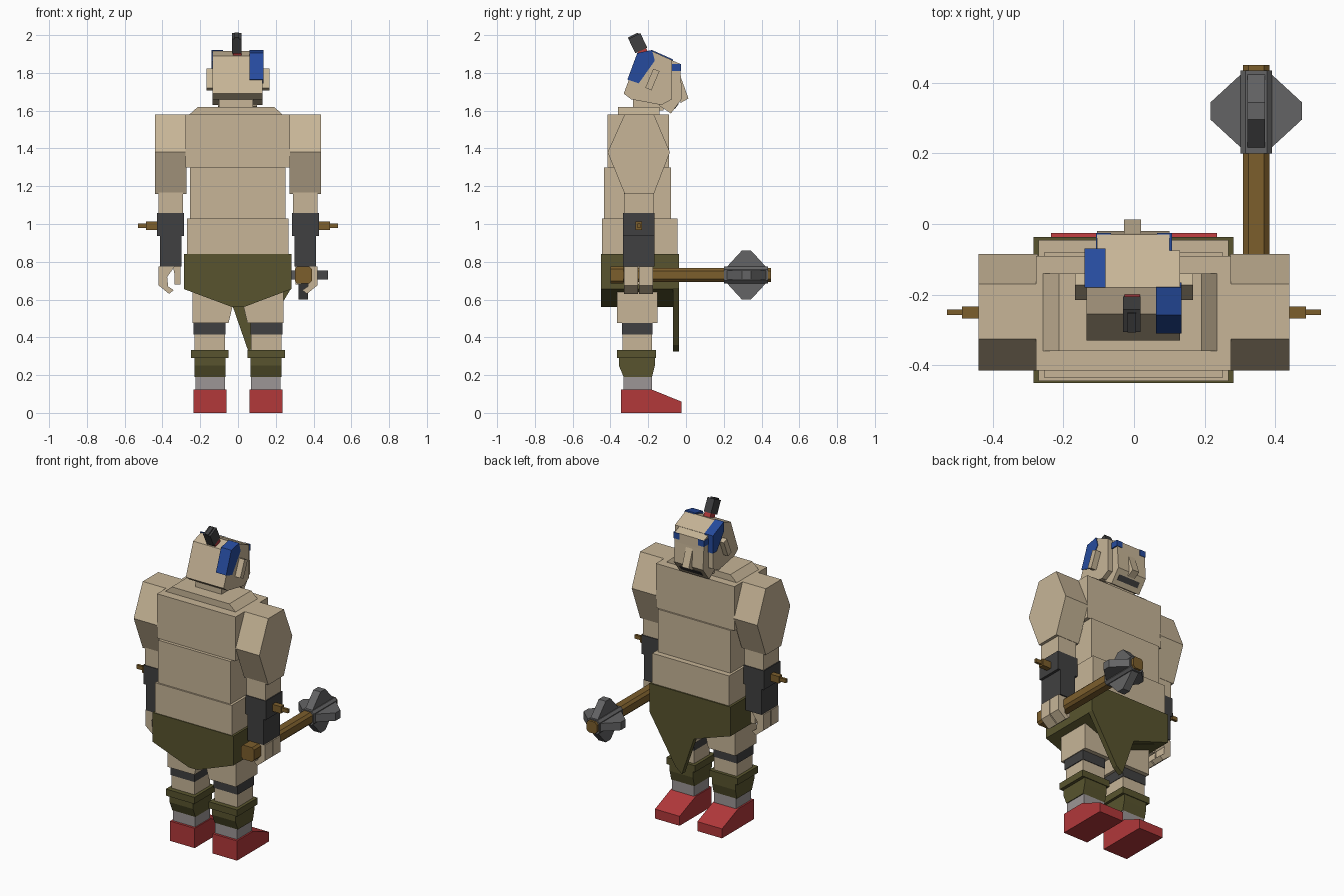
import bpy, bmesh, math
from mathutils import Vector

if "Cube" in bpy.data.objects:
    bpy.data.objects.remove(bpy.data.objects["Cube"])


def lin(c):
    c /= 255
    return c / 12.92 if c <= 0.04045 else ((c + 0.055) / 1.055) ** 2.4


def material(name, r, g, b):
    m = bpy.data.materials.new(name)
    m.diffuse_color = (lin(r), lin(g), lin(b), 1)
    m.use_nodes = True
    m.node_tree.nodes["Principled BSDF"].inputs["Base Color"].default_value = m.diffuse_color
    return m


SKIN = material("skin_beige", 199, 181, 151)
OLIVE = material("olive_cloth", 88, 84, 46)
RED = material("shoe_red", 178, 56, 58)
DARK = material("dark_leather", 64, 64, 65)
SOCK = material("sock_grey", 156, 150, 150)
WOOD = material("wood_brown", 124, 94, 44)
STEEL = material("mace_grey", 100, 100, 101)
BLUE = material("paint_blue", 38, 75, 158)


def prism(name, pts, axis, a, b, mat):
    """Extrude a 2D outline along an axis; pts are the other two axes in order."""
    def place(p, d):
        return {'x': (d, p[0], p[1]), 'y': (p[0], d, p[1]), 'z': (p[0], p[1], d)}[axis]
    bm = bmesh.new()
    lo = [bm.verts.new(place(p, a)) for p in pts]
    hi = [bm.verts.new(place(p, b)) for p in pts]
    bm.faces.new(lo)
    bm.faces.new(hi)
    n = len(pts)
    for i in range(n):
        j = (i + 1) % n
        bm.faces.new((lo[i], lo[j], hi[j], hi[i]))
    bmesh.ops.recalc_face_normals(bm, faces=bm.faces)
    me = bpy.data.meshes.new(name)
    bm.to_mesh(me)
    bm.free()
    me.materials.append(mat)
    ob = bpy.data.objects.new(name, me)
    bpy.context.collection.objects.link(ob)
    return ob


def box(name, x0, x1, y0, y1, z0, z1, mat):
    return prism(name, [(x0, y0), (x1, y0), (x1, y1), (x0, y1)], 'z', z0, z1, mat)


def taper(ob, axis, at, centre, scale):
    """Scale the vertices of one end about a centre."""
    for v in ob.data.vertices:
        if abs(v.co[axis] - at) < 1e-4:
            for k in range(3):
                if k != axis:
                    v.co[k] = centre[k] + (v.co[k] - centre[k]) * scale[k]


def tilted(name, cx, cy, cz, sx, sy, sz, angle, mat):
    """Box turned about the x axis."""
    ob = box(name, -sx / 2, sx / 2, -sy / 2, sy / 2, -sz / 2, sz / 2, mat)
    c, s = math.cos(angle), math.sin(angle)
    for v in ob.data.vertices:
        x, y, z = v.co
        v.co = Vector((cx + x, cy + y * c - z * s, cz + y * s + z * c))
    return ob


def octagon(cx, cz, r, cut):
    return [(cx + a, cz + b) for a, b in (
        (-r, -cut), (-cut, -r), (cut, -r), (r, -cut),
        (r, cut), (cut, r), (-cut, r), (-r, cut))]


# Legs and arms, once for each side
for side, s in (("left", -1), ("right", 1)):
    def sbox(name, x0, x1, *rest):
        return box(f"{side}_{name}", s * x0, s * x1, *rest)

    def sprism_x(name, pts, x0, x1, mat):
        return prism(f"{side}_{name}", pts, 'x', s * x0, s * x1, mat)

    def sprism_y(name, pts, y0, y1, mat):
        return prism(f"{side}_{name}", [(s * x, z) for x, z in pts], 'y', y0, y1, mat)

    sprism_x("shoe", [(-.345, 0), (-.025, 0), (-.025, .06), (-.185, .125), (-.345, .125)],
             .062, .235, RED)
    sbox("sock", .07, .225, -.33, -.18, .125, .19, SOCK)
    sprism_x("shin_wrap", [(-.33, .19), (-.18, .19), (-.165, .25), (-.165, .295),
                           (-.355, .295), (-.355, .25)], .067, .23, OLIVE)
    sbox("shin_cuff", .05, .25, -.365, -.16, .29, .332, OLIVE)
    sbox("knee", .07, .23, -.335, -.18, .332, .415, SKIN)
    sbox("knee_band", .067, .235, -.34, -.177, .415, .475, DARK)
    sprism_y("thigh", [(.05, .475), (.24, .475), (.24, .655), (.03, .655), (.03, .56)],
             -.365, -.15, SKIN)

    sprism_x("upper_arm", [(-.415, 1.38), (-.325, 1.16), (-.17, 1.16), (-.085, 1.38),
                           (-.17, 1.58), (-.325, 1.58)], .272, .44, SKIN)
    sbox("forearm", .29, .422, -.328, -.172, 1.05, 1.17, SKIN)
    sbox("bracer_top", .285, .428, -.333, -.167, .937, 1.057, DARK)
    sbox("bracer_low", .30, .412, -.333, -.167, .775, .937, DARK)
    sbox("spike_base", .42, .487, -.267, -.233, .968, 1.012, WOOD)
    sbox("spike_tip", .487, .53, -.258, -.242, .978, 1.002, WOOD)

    # Curled fingers and thumb
    curl = [(.42, .775), (.335, .775), (.375, .72), (.37, .67), (.34, .65),
            (.365, .63), (.42, .675)]
    for i, (y0, y1) in enumerate(((-.328, -.255), (-.248, -.175))):
        sprism_y(f"fingers_{i}", curl, y0, y1, SKIN)
    sprism_y("thumb", [(.345, .775), (.305, .775), (.305, .68), (.335, .68), (.335, .73)],
             -.29, -.21, SKIN)

# Loincloth: wrapped trunk plus a long lopsided front flap
prism("loincloth", [(-.285, .84), (.282, .84), (.282, .655), (.03, .56), (-.03, .56),
                    (-.285, .655)], 'y', -.45, -.07, OLIVE)
prism("front_flap", [(-.285, .84), (.282, .84), (.282, .66), (.10, .36), (.055, .325),
                     (-.03, .57), (-.285, .655)], 'y', -.07, -.037, OLIVE)

# Torso
box("belly", -.27, .268, -.445, -.045, .83, 1.03, SKIN)
box("waist", -.255, .252, -.435, -.08, 1.03, 1.3, SKIN)
box("chest", -.277, .274, -.415, -.09, 1.3, 1.58, SKIN)
shoulders = box("shoulder_slope", -.257, .235, -.36, -.14, 1.58, 1.62, SKIN)
taper(shoulders, 2, 1.62, (-.01, -.25, 0), (.82, 1, 1))
box("neck", -.10, .08, -.28, -.12, 1.6, 1.72, SKIN)

# Head: wide skull, narrower face, nose, jaw
prism("skull", [(-.33, 1.69), (-.255, 1.89), (-.18, 1.915), (-.075, 1.868), (-.075, 1.66),
                (-.13, 1.63), (-.29, 1.66)], 'x', -.135, .13, SKIN)
prism("face", [(-.12, 1.885), (-.03, 1.848), (-.028, 1.79), (-.02, 1.665), (-.08, 1.585),
               (-.14, 1.625)], 'x', -.105, .10, SKIN)
prism("nose", [(-.032, 1.79), (.013, 1.665), (-.03, 1.64)], 'x', -.028, .02, SKIN)
tilted("mouth", 0, -.051, 1.624, .15, .035, .006, math.atan2(.08, .06), DARK)
for side, s in (("left", -1), ("right", 1)):
    tilted(f"{side}_ear", s * .147, -.178, 1.765, .04, .035, .11, math.radians(-23), SKIN)
    box(f"{side}_eye", s * .065, s * .107, -.075, -.026, 1.81, 1.848, BLUE)

# Painted stripes
prism("back_stripe", [(-.31, 1.765), (-.258, 1.905), (-.18, 1.921), (-.165, 1.865),
                      (-.25, 1.745)], 'x', .062, .134, BLUE)
prism("brow_stripe", [(-.18, 1.921), (-.07, 1.872), (-.07, 1.76), (-.11, 1.76),
                      (-.18, 1.86)], 'x', -.14, -.08, BLUE)

# Topknot with a tie
lean = math.radians(26)
tilted("hair_tie", -.005, -.228, 1.909, .045, .05, .03, lean, RED)
knot = tilted("topknot", -.006, -.255, 1.957, .05, .07, .085, lean, DARK)
tilted("topknot_tip", -.006, -.262, 1.962, .024, .06, .085, lean, DARK)

# Mace: octagonal handle, pommel, core and crossed flanges
MX, MY, MZ = .346, .32, .73
prism("mace_handle", octagon(MX, MZ, .037, .022), 'y', -.35, .45, WOOD)
prism("mace_pommel", octagon(MX, MZ, .045, .032), 'y', -.40, -.33, WOOD)
prism("mace_core", octagon(MX, MZ, .044, .03), 'y', .2, .435, STEEL)
flange = octagon(0, 0, .13, .026)
prism("mace_flange_upright", [(MY + a * .92, MZ + b) for a, b in flange], 'x',
      MX - .025, MX + .025, STEEL)
prism("mace_flange_level", [(MX + a, MY + b * .92) for a, b in flange], 'z',
      MZ - .025, MZ + .025, STEEL)
